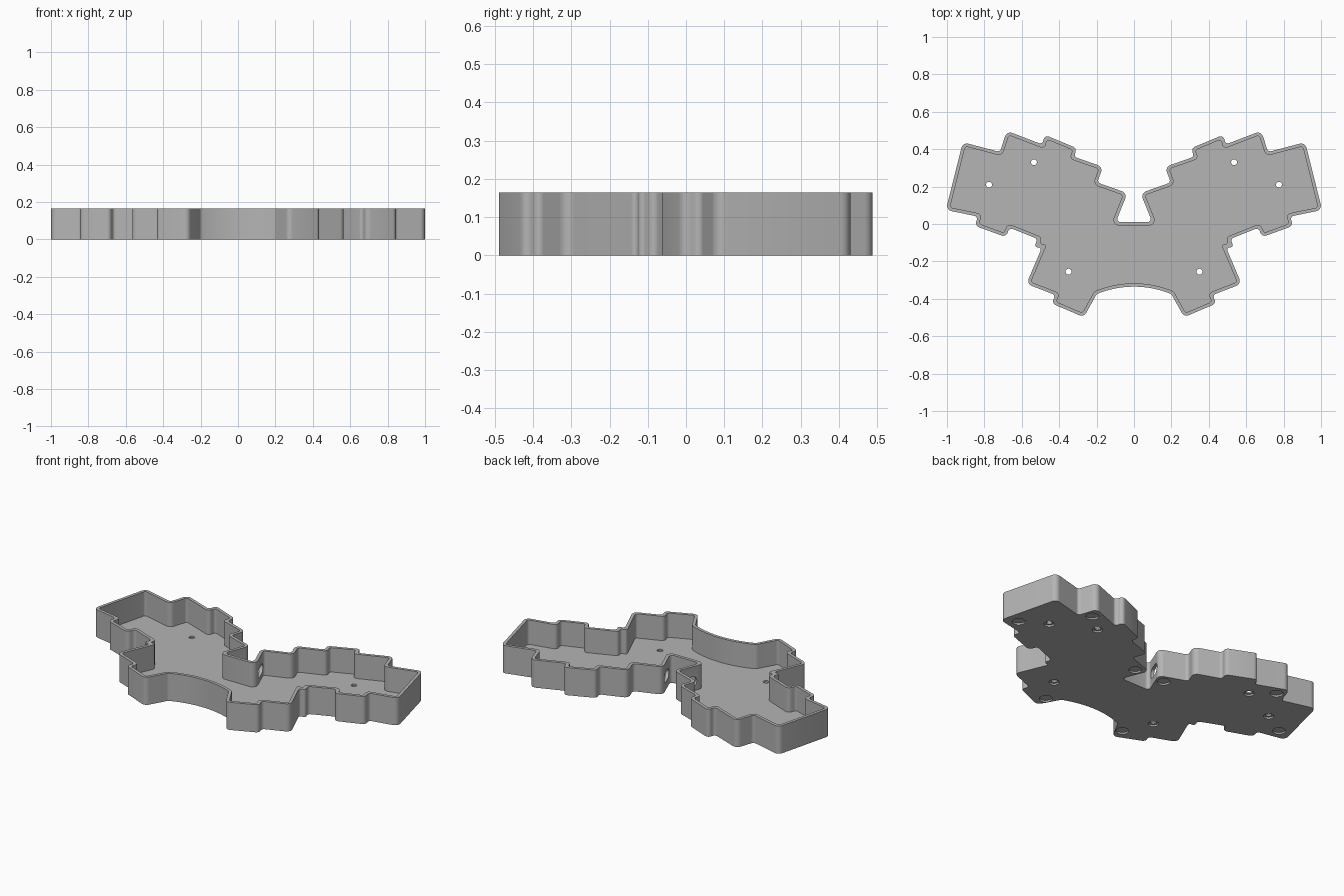
import bpy, bmesh, math
from mathutils import Vector, Matrix

HEIGHT, FLOOR, WALL = 0.165, 0.02, 0.018

if "Cube" in bpy.data.objects:
    bpy.data.objects.remove(bpy.data.objects["Cube"])

grey = bpy.data.materials.new("plain grey")
grey.use_nodes = True
grey.diffuse_color = (0.46, 0.46, 0.46, 1)
grey.node_tree.nodes["Principled BSDF"].inputs["Base Color"].default_value = (0.46, 0.46, 0.46, 1)


def offset(loop, d):
    """Move every edge of a counterclockwise loop inward by d."""
    out = []
    for i, p in enumerate(loop):
        a = (p - loop[i - 1]).normalized()
        b = (loop[(i + 1) % len(loop)] - p).normalized()
        na, nb = Vector((-a.y, a.x)), Vector((-b.y, b.x))
        out.append(p + (na + nb) * d / (1 + na.dot(nb)))
    return out


def rounded(loop, convex, concave, steps=6):
    """Replace sharp corners with arcs."""
    out = []
    for i, p in enumerate(loop):
        q, r = loop[i - 1], loop[(i + 1) % len(loop)]
        a, b = (p - q).normalized(), (r - p).normalized()
        cross = a.x * b.y - a.y * b.x
        turn = math.atan2(cross, a.dot(b))
        if abs(turn) < 0.3:
            out.append(p)
            continue
        radius = convex if turn > 0 else concave
        tan = math.tan(abs(turn) / 2)
        radius = min(radius, 0.46 * min((p - q).length, (r - p).length) / tan)
        start = p - a * radius * tan
        side = Vector((-a.y, a.x)) * math.copysign(radius, turn)
        for k in range(steps + 1):
            out.append(start + side + Matrix.Rotation(turn * k / steps, 2) @ -side)
    return out


def prism(bm, loop, z0, z1, matrix=Matrix()):
    low = [bm.verts.new(matrix @ Vector((p.x, p.y, z0))) for p in loop]
    top = [bm.verts.new(matrix @ Vector((p.x, p.y, z1))) for p in loop]
    bm.faces.new(low[::-1])
    bm.faces.new(top)
    for i in range(len(loop)):
        j = (i + 1) % len(loop)
        bm.faces.new((low[i], low[j], top[j], top[i]))


def finish(bm, name):
    bmesh.ops.recalc_face_normals(bm, faces=bm.faces)
    mesh = bpy.data.meshes.new(name)
    bm.to_mesh(mesh)
    bm.free()
    mesh.materials.append(grey)
    obj = bpy.data.objects.new(name, mesh)
    bpy.context.collection.objects.link(obj)
    return obj


def circle(r, n=28):
    return [Vector((r * math.cos(k * math.tau / n), r * math.sin(k * math.tau / n))) for k in range(n)]


# Outline: curved front, then the stepped edge of one wing up to the rear notch
half = [Vector((0.52 * math.sin(t), -0.855 + 0.52 * math.cos(t)))
        for t in [math.radians(22.6) * (k + 0.5) / 8.5 for k in range(9)]]
half += [Vector(p) for p in (
    (0.268, -0.498), (0.44, -0.425), (0.42, -0.38), (0.575, -0.32),
    (0.492, -0.125), (0.535, -0.125), (0.515, -0.08), (0.665, -0.02),
    (0.685, -0.07), (0.85, -0.01), (0.835, 0.04), (1.006, 0.075),
    (0.915, 0.437), (0.717, 0.385), (0.68, 0.498), (0.49, 0.425),
    (0.478, 0.477), (0.305, 0.405), (0.322, 0.36), (0.165, 0.305),
    (0.197, 0.222), (0.035, 0.165), (0.098, 0.01))]
outline = half + [Vector((-p.x, p.y)) for p in reversed(half)]

bm = bmesh.new()
prism(bm, rounded(outline, 0.03, 0.018), 0, HEIGHT)
tray = finish(bm, "tray_case")

# Open interior
bm = bmesh.new()
prism(bm, rounded(offset(outline, WALL), 0.014, 0.03), FLOOR, HEIGHT + 0.1)
cutters = [finish(bm, "interior_cutter")]

# Screw holes, their underside bores and the round foot recesses
screws = [(0.535, 0.33), (0.775, 0.21), (0.35, -0.255)]
feet = [(0.92, 0.125), (0.27, -0.42), (0.1, 0.13), (0.65, 0.425)]
holes, recesses = bmesh.new(), bmesh.new()
for s in (1, -1):
    for x, y in screws:
        prism(holes, circle(0.016), -0.1, 0.1, Matrix.Translation((s * x, y, 0)))
        prism(recesses, circle(0.028), -0.1, 0.01, Matrix.Translation((s * x, y, 0)))
    for x, y in feet:
        prism(recesses, circle(0.035), -0.1, 0.01, Matrix.Translation((s * x, y, 0)))
cutters += [finish(recesses, "recess_cutter"), finish(holes, "screw_hole_cutter")]

# Oval cable ports through both walls of the rear notch
slot = [p + Vector((math.copysign(0.024, p.x), 0)) for p in circle(0.03, 30)]
ports = bmesh.new()
for s in (1, -1):
    along = Vector((s * 0.37, -0.93, 0)).normalized()
    up = Vector((0, 0, 1))
    frame = Matrix((along, up, along.cross(up))).transposed().to_4x4()
    frame.translation = (s * 0.067, 0.088, 0.075)
    prism(ports, slot, -0.04, 0.04, frame)
cutters.append(finish(ports, "port_cutter"))

# Cut everything out of the tray and bake the result
for c in cutters:
    c.hide_render = True
    mod = tray.modifiers.new(c.name, "BOOLEAN")
    mod.operation, mod.solver, mod.object = "DIFFERENCE", "EXACT", c
bpy.context.view_layer.update()
baked = bpy.data.meshes.new_from_object(tray.evaluated_get(bpy.context.evaluated_depsgraph_get()))
tray.modifiers.clear()
tray.data = baked
for c in cutters:
    bpy.data.objects.remove(c)

bpy.ops.object.select_all(action="DESELECT")
tray.select_set(True)
bpy.context.view_layer.objects.active = tray
bpy.ops.object.shade_smooth_by_angle(angle=math.radians(30))
